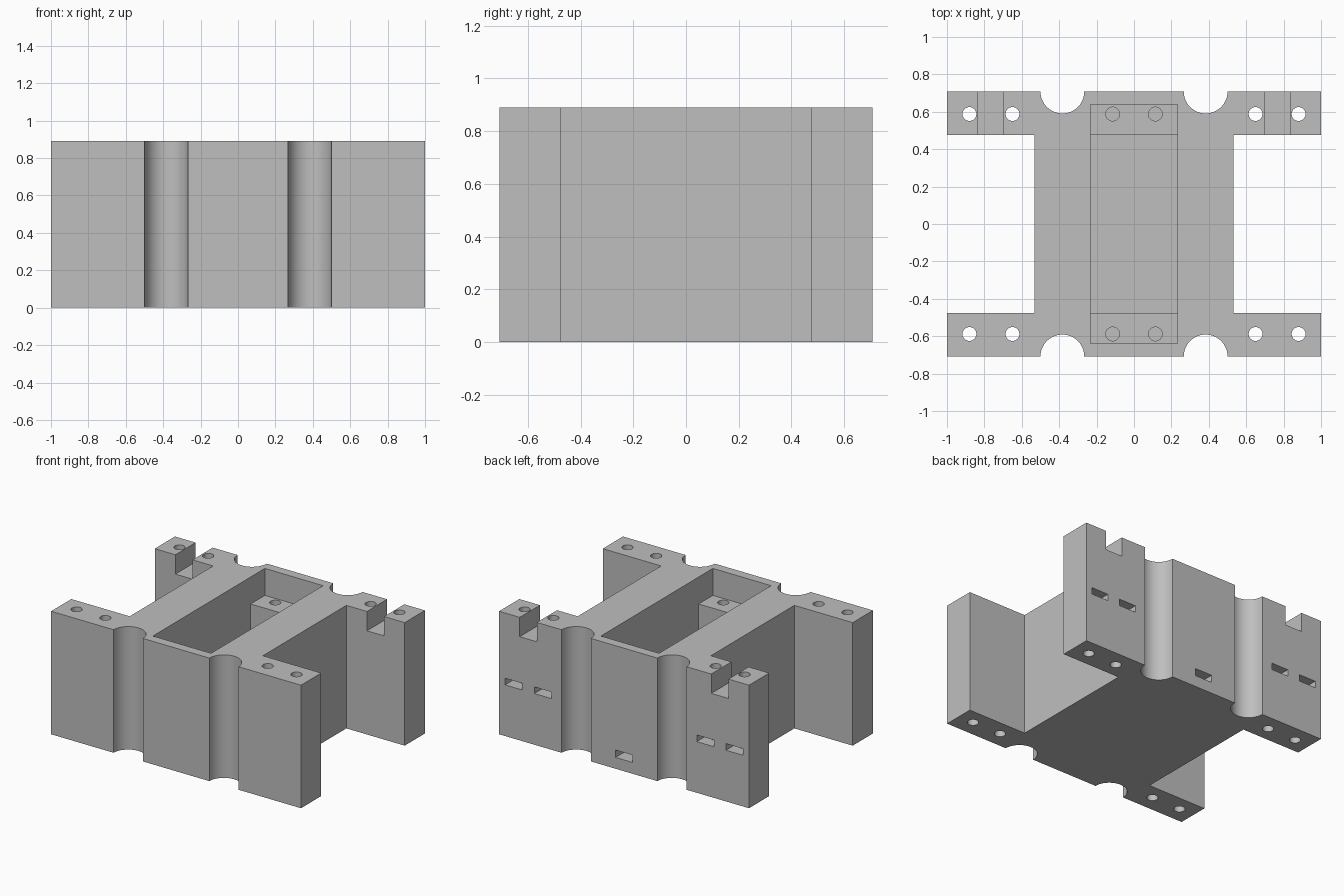
import bpy
import bmesh
from math import cos, sin, pi
from mathutils import Vector

cube = bpy.data.objects.get("Cube")
if cube:
    bpy.data.objects.remove(cube)

HEIGHT, DEPTH, ARM = 0.89, 0.708, 0.477
WAIST, GROOVE_X, GROOVE_R = 0.533, 0.383, 0.117
HOLE_Y, HOLE_R = 0.588, 0.037

grey = bpy.data.materials.new("light grey plastic")
grey.use_nodes = True
colour = (0.52, 0.52, 0.52, 1)
grey.diffuse_color = colour
grey.node_tree.nodes["Principled BSDF"].inputs["Base Color"].default_value = colour


def prism(name, points, along):
    """Extrude a closed outline of 3D points along a vector."""
    bm = bmesh.new()
    face = bm.faces.new([bm.verts.new(p) for p in points])
    result = bmesh.ops.extrude_face_region(bm, geom=[face])
    moved = [g for g in result["geom"] if isinstance(g, bmesh.types.BMVert)]
    bmesh.ops.translate(bm, verts=moved, vec=Vector(along))
    bmesh.ops.recalc_face_normals(bm, faces=bm.faces)
    mesh = bpy.data.meshes.new(name)
    bm.to_mesh(mesh)
    bm.free()
    mesh.materials.append(grey)
    obj = bpy.data.objects.new(name, mesh)
    bpy.context.collection.objects.link(obj)
    return obj


def box(name, x0, x1, y0, y1, z0, z1):
    outline = [(x0, y0, z0), (x1, y0, z0), (x1, y1, z0), (x0, y1, z0)]
    return prism(name, outline, (0, 0, z1 - z0))


def cylinder(name, x, y, z0, z1, steps=32):
    turn = [2 * pi * i / steps for i in range(steps)]
    outline = [(x + HOLE_R * cos(a), y + HOLE_R * sin(a), z0) for a in turn]
    return prism(name, outline, (0, 0, z1 - z0))


# H-shaped body with half-round grooves in the front and back
def groove(x, steps=24):
    return [(x + GROOVE_R * cos(pi * i / steps), DEPTH - GROOVE_R * sin(pi * i / steps))
            for i in range(steps + 1)]


back = [(WAIST, ARM), (1, ARM), (1, DEPTH)] + groove(GROOVE_X) + groove(-GROOVE_X)
back += [(-1, DEPTH), (-1, ARM), (-WAIST, ARM)]
outline = back + [(-x, -y) for x, y in back]
body = prism("motor_bracket_body", [(x, y, 0) for x, y in outline], (0, 0, HEIGHT))

# Stepped pocket with a ledge at each end
ledge_z, floor_z, end_y = 0.695, 0.08, 0.64
step = [(-end_y, 1), (-end_y, ledge_z), (-ARM, ledge_z), (-ARM, floor_z),
        (ARM, floor_z), (ARM, ledge_z), (end_y, ledge_z), (end_y, 1)]
cutters = [prism("pocket_cutter", [(-0.233, y, z) for y, z in step], (0.466, 0, 0))]

# Screw holes through the arms, blind holes in the ledges
for side in (-1, 1):
    for end in (-1, 1):
        for x in (0.65, 0.88):
            cutters.append(cylinder("arm_hole_cutter", side * x, end * HOLE_Y, -0.1, 1))
        cutters.append(cylinder("ledge_hole_cutter", side * 0.114, end * HOLE_Y, 0.35, 0.8))

    # Nut slots in the back face
    for x in (0.65, 0.884):
        c = side * x
        cutters.append(box("nut_slot_cutter", c - 0.068, c + 0.068, 0.52, 0.8, 0.37, 0.418))

    # Open notches across the back arms
    x0, x1 = sorted((side * 0.698, side * 0.835))
    cutters.append(box("notch_cutter", x0, x1, 0.4, 0.8, 0.75, 1))

# Cable opening from the back into the pocket
cutters.append(box("cable_opening_cutter", -0.068, 0.068, 0.4, 0.8, floor_z + 0.002, 0.135))

bpy.context.view_layer.objects.active = body
for cutter in cutters:
    cutter.hide_render = True
    cut = body.modifiers.new(cutter.name, "BOOLEAN")
    cut.operation = "DIFFERENCE"
    cut.solver = "EXACT"
    cut.object = cutter
    bpy.ops.object.modifier_apply(modifier=cut.name)
for cutter in cutters:
    bpy.data.objects.remove(cutter)

# Smooth round walls, sharp corners
for obj in bpy.context.selected_objects:
    obj.select_set(False)
body.select_set(True)
bpy.ops.object.shade_smooth_by_angle()
